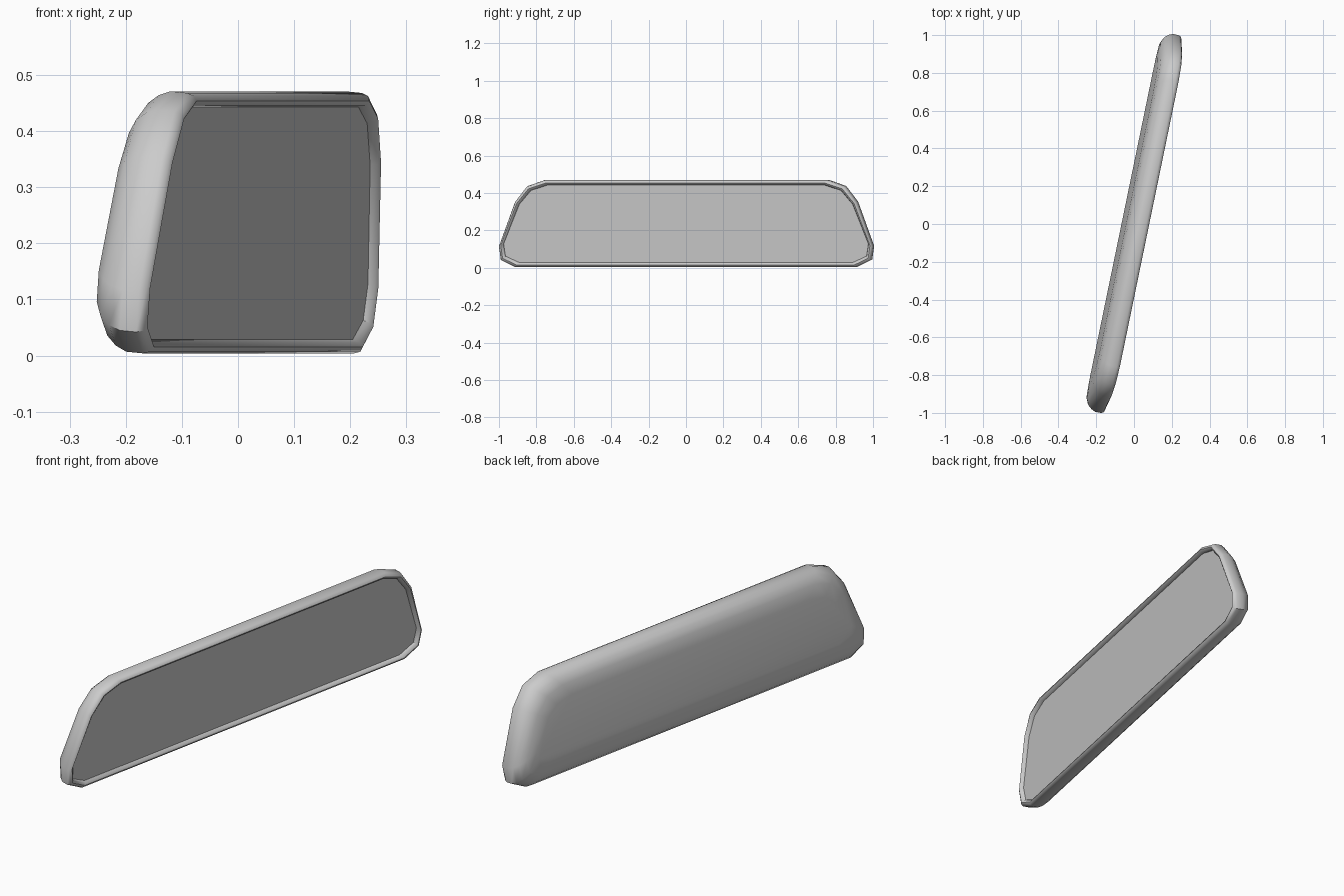
import bpy, bmesh
from mathutils import Vector

if "Cube" in bpy.data.objects:
    bpy.data.objects.remove(bpy.data.objects["Cube"])

# Half outline of the mirror seen from the side (y, z), mirrored to a full loop
HALF = [(0.914, 0.004), (0.99, 0.042), (1.0, 0.115),
        (0.914, 0.352), (0.85, 0.435), (0.757, 0.468)]
OUTLINE = HALF + [(-y, z) for y, z in reversed(HALF)]
ZC, ZH = 0.236, 0.235

# Mirror plane x = A + B*y + C*z (turned sideways and tipped downward)
A, B, C = 0.018, 0.206, 0.10
NORMAL = Vector((1, -B, -C)).normalized()


def ring(inset, height):
    """Outline shrunk by inset and lifted off the mirror plane by height."""
    pts = []
    for y, z in OUTLINE:
        y *= 1 - inset
        z = ZC + (z - ZC) * (1 - inset / ZH)
        pts.append(Vector((A + B * y + C * z, y, z)) + NORMAL * height)
    return pts


def build(name, profile, cap, smooth):
    bm = bmesh.new()
    rings = [[bm.verts.new(p) for p in ring(*s)] for s in profile]
    n = len(OUTLINE)
    for a, b in zip(rings, rings[1:]):
        for i in range(n):
            j = (i + 1) % n
            bm.faces.new((a[i], a[j], b[j], b[i]))
    if cap:
        bm.faces.new(rings[-1])
    bmesh.ops.recalc_face_normals(bm, faces=bm.faces)
    total = sum((f.normal.dot(NORMAL) * f.calc_area() for f in bm.faces), 0.0)
    # the shell faces backward, the glass faces forward
    if (total > 0) == smooth:
        bmesh.ops.reverse_faces(bm, faces=bm.faces)
    mesh = bpy.data.meshes.new(name)
    bm.to_mesh(mesh)
    bm.free()
    obj = bpy.data.objects.new(name, mesh)
    bpy.context.collection.objects.link(obj)
    if smooth:
        bpy.ops.object.select_all(action='DESELECT')
        obj.select_set(True)
        bpy.context.view_layer.objects.active = obj
        bpy.ops.object.shade_smooth_by_angle(angle=0.8)
    return obj


# Housing: raised rim around the glass, side wall and rounded back
build("housing", [(0.025, 0.0), (0.021, 0.012), (0.013, 0.017), (0.004, 0.012),
                  (0.0, 0.0), (0.0, -0.03), (0.009, -0.052), (0.025, -0.072),
                  (0.055, -0.088), (0.11, -0.094)], True, True)

# Flat reflecting glass
build("mirror_glass", [(0.025, 0.0)], True, False)
